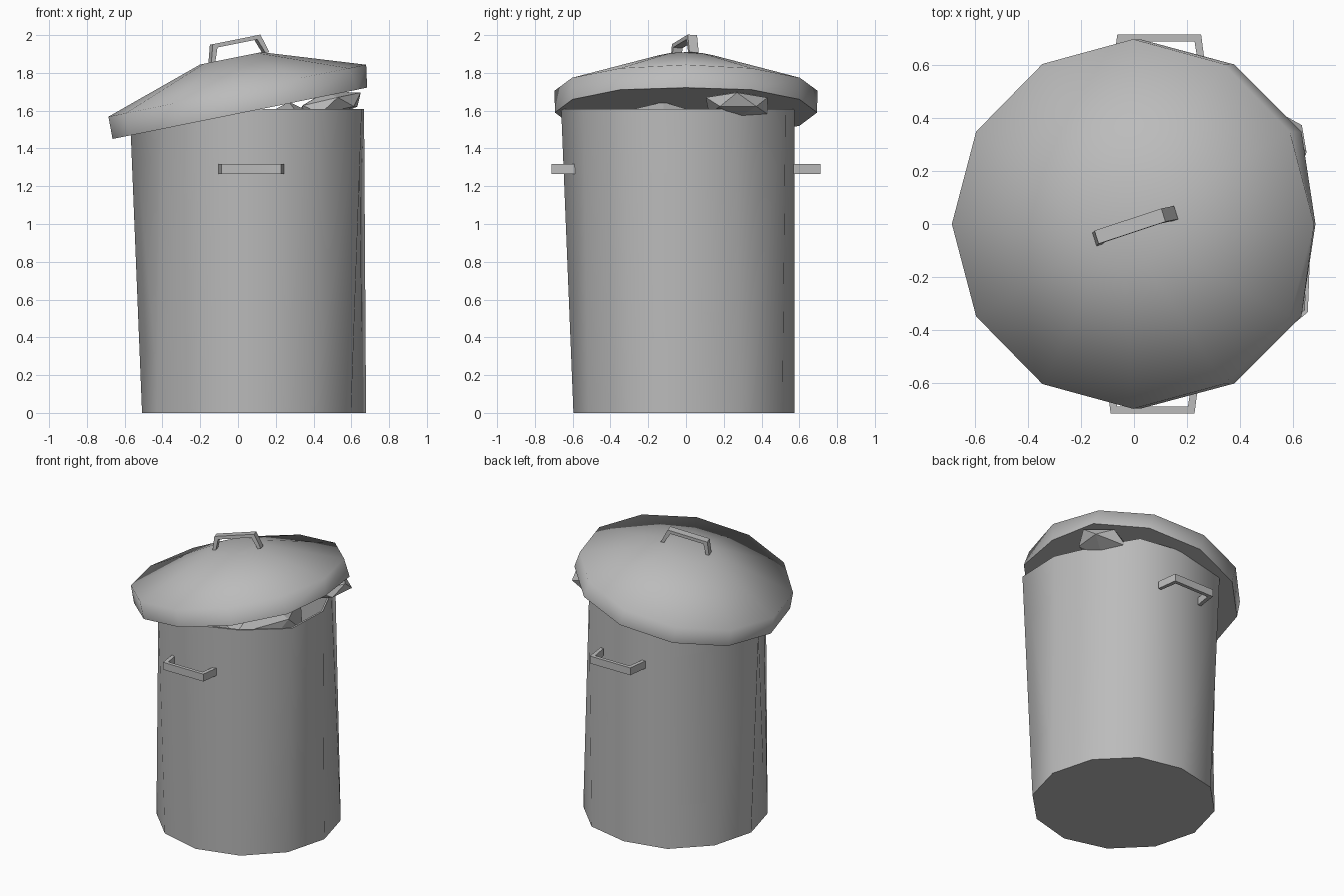
import bpy, bmesh, math, random
from mathutils import Matrix, Vector

old = bpy.data.objects.get("Cube")
if old:
    bpy.data.objects.remove(old)

grey = bpy.data.materials.new("grey metal")
grey.use_nodes = True
grey.diffuse_color = (0.5, 0.5, 0.5, 1)
grey.node_tree.nodes["Principled BSDF"].inputs["Base Color"].default_value = (0.5, 0.5, 0.5, 1)

SIDES = 12


def finish(name, bm, matrix=Matrix(), smooth=None):
    bmesh.ops.recalc_face_normals(bm, faces=bm.faces)
    mesh = bpy.data.meshes.new(name)
    bm.to_mesh(mesh)
    bm.free()
    mesh.materials.append(grey)
    obj = bpy.data.objects.new(name, mesh)
    obj.matrix_world = matrix
    bpy.context.collection.objects.link(obj)
    if smooth:
        bpy.ops.object.select_all(action='DESELECT')
        obj.select_set(True)
        bpy.context.view_layer.objects.active = obj
        bpy.ops.object.shade_smooth_by_angle(angle=math.radians(smooth))
    return obj


def lathe(profile, shape):
    """Stack 12-sided rings of (radius, height), capped at both ends."""
    bm = bmesh.new()
    rings = []
    for k, (r, z) in enumerate(profile):
        ring = []
        for i in range(SIDES):
            a = math.tau * i / SIDES
            ring.append(bm.verts.new(shape(Vector((r * math.cos(a), r * math.sin(a), z)), k, i)))
        rings.append(ring)
    for low, high in zip(rings, rings[1:]):
        for i in range(SIDES):
            j = (i + 1) % SIDES
            bm.faces.new((low[i], low[j], high[j], high[i]))
    bm.faces.new(rings[0])
    bm.faces.new(rings[-1])
    return bm


def handle(name, bar, foot, height, thick, width, matrix):
    """U-shaped strap with splayed legs: outline in local XZ, extruded along Y."""
    half = [(foot, 0), (bar, height)]
    inner = [(bar - thick, height - thick), (foot - thick, 0)]
    outline = half + [(-x, z) for x, z in reversed(half)]
    outline += [(-x, z) for x, z in reversed(inner)] + inner
    bm = bmesh.new()
    rows = [[bm.verts.new((x, y, z)) for x, z in outline] for y in (-width / 2, width / 2)]
    # Quads for right leg, bar and left leg
    for quad in ((0, 1, 6, 7), (1, 2, 5, 6), (2, 3, 4, 5)):
        for row in rows:
            bm.faces.new([row[i] for i in quad])
    for i in range(len(outline)):
        j = (i + 1) % len(outline)
        bm.faces.new((rows[0][i], rows[0][j], rows[1][j], rows[1][i]))
    return finish(name, bm, matrix)


# Tapered can with a battered rim: some corners are pushed inwards
DENTS = {0: 0.885, 1: 0.81, 2: 0.93, 3: 0.885, 5: 0.85, 7: 0.86, 8: 0.97, 10: 0.95}


def dent_can(p, ring, corner):
    if ring in (1, 2):
        scale = DENTS.get(corner, 1)
        p.x *= scale
        p.y *= scale
    p += Vector((0.085, -0.003, 0))
    p.y = min(p.y, 0.575)
    return p


finish("can_body", lathe([(0.593, 0), (0.658, 1.61), (0.643, 1.61), (0.575, 0.03)], dent_can), smooth=60)


# Tilted lid with a bent rim band, shallow cone and flat cap
def bend_lid(p, ring, corner):
    if ring == 0:
        p.x = min(p.x * 1.02 + 0.01, 0.677)
    return p


lid_frame = Matrix.Translation((0.02, 0, 1.588)) @ Matrix.Rotation(math.radians(-11.4), 4, 'Y')
finish("lid", lathe([(0.694, 0), (0.696, 0.12), (0.165, 0.295)], bend_lid), lid_frame, smooth=80)

# Lid handle, turned slightly on the cap
handle("lid_handle", 0.135, 0.165, 0.10, 0.022, 0.052,
       lid_frame @ Matrix.Translation((0.042, -0.008, 0.287)) @ Matrix.Rotation(math.radians(18), 4, 'Z'))

# Side handles on front and back
for name, x, side in (("front_handle", 0.07, -1), ("back_handle", 0.095, 1)):
    handle(name, 0.158, 0.177, 0.145, 0.025, 0.052,
           Matrix.Translation((x, side * 0.568, 1.292)) @ Matrix.Rotation(math.radians(-90 * side), 4, 'X'))

# Crumpled rubbish showing under the lid
random.seed(4)
for name, place, size, tilt in (
        ("rubbish_mound", (0.27, -0.12, 1.46), (0.24, 0.44, 0.20), 0),
        ("rubbish_lump", (0.48, 0.27, 1.625), (0.20, 0.19, 0.075), -12)):
    bm = bmesh.new()
    bmesh.ops.create_icosphere(bm, subdivisions=1, radius=1)
    for v in bm.verts:
        v.co *= random.uniform(0.88, 1.06)
    finish(name, bm, Matrix.Translation(place) @ Matrix.Rotation(math.radians(tilt), 4, 'Y')
           @ Matrix.Diagonal((*size, 1)))
